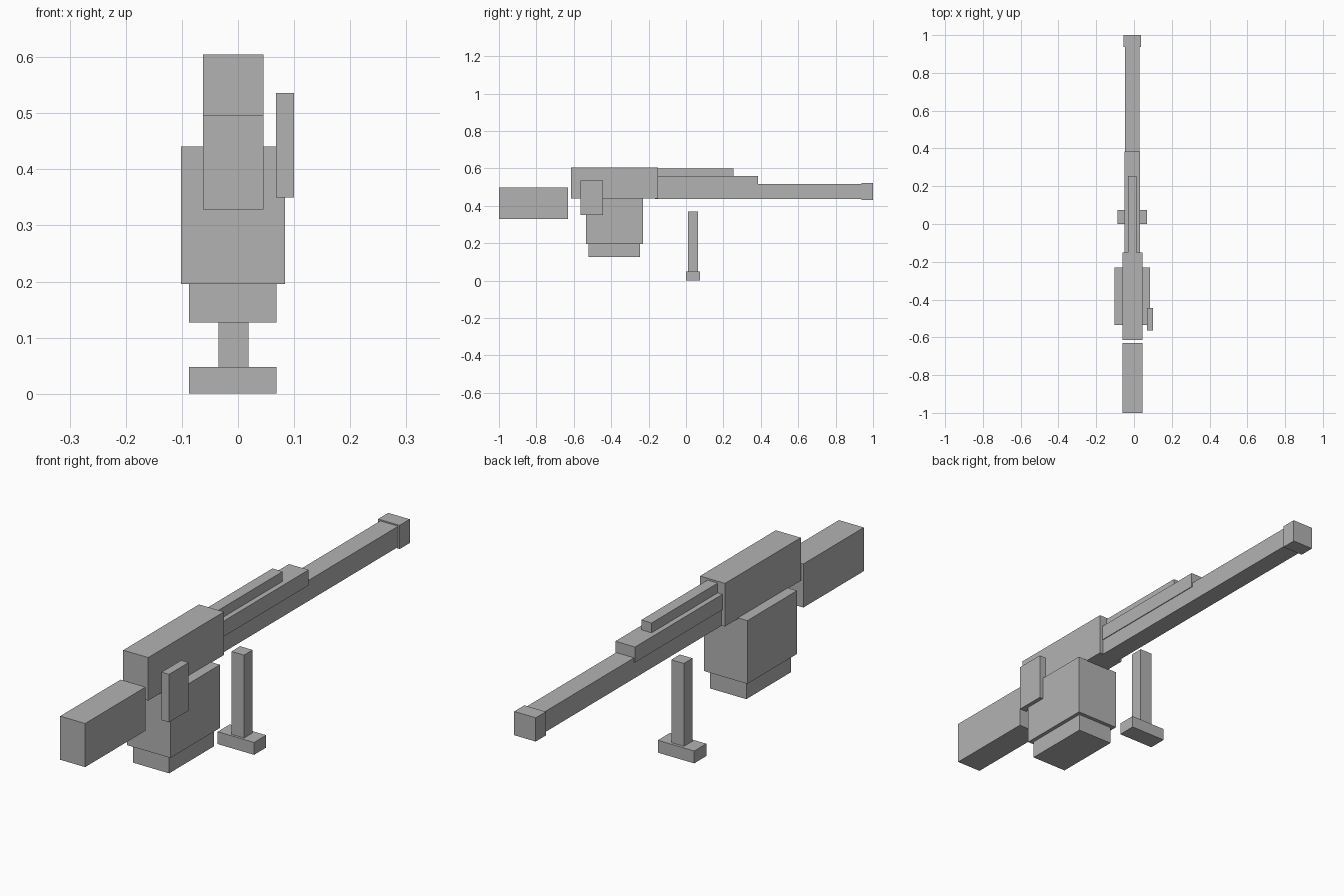
import bpy
import bmesh
from mathutils import Vector

if "Cube" in bpy.data.objects:
    bpy.data.objects.remove(bpy.data.objects["Cube"])

# Single flat colour
grey = bpy.data.materials.new("plain_grey")
grey.diffuse_color = (0.45, 0.45, 0.45, 1)
grey.use_nodes = True
grey.node_tree.nodes["Principled BSDF"].inputs["Base Color"].default_value = grey.diffuse_color


def box(name, x, y, z):
    """Box spanning the given (min, max) ranges."""
    lo, hi = Vector((x[0], y[0], z[0])), Vector((x[1], y[1], z[1]))
    bm = bmesh.new()
    bmesh.ops.create_cube(bm, size=1)
    bmesh.ops.scale(bm, vec=hi - lo, verts=bm.verts)
    bmesh.ops.translate(bm, vec=(lo + hi) / 2, verts=bm.verts)
    mesh = bpy.data.meshes.new(name)
    bm.to_mesh(mesh)
    bm.free()
    mesh.materials.append(grey)
    obj = bpy.data.objects.new(name, mesh)
    bpy.context.collection.objects.link(obj)


BODY = (-0.062, 0.045)
WIDE = (-0.087, 0.069)

# Stock and body
box("stock", BODY, (-1.0, -0.63), (0.328, 0.497))
box("receiver", BODY, (-0.614, -0.15), (0.438, 0.605))

# Ammunition box with its base and side plate
box("ammo_box", (-0.102, 0.084), (-0.534, -0.23), (0.196, 0.441))
box("ammo_box_base", WIDE, (-0.52, -0.245), (0.127, 0.196))
box("side_plate", (0.068, 0.1), (-0.565, -0.445), (0.35, 0.536))

# Barrel assembly
box("barrel", (-0.047, 0.03), (-0.165, 0.945), (0.437, 0.517))
box("muzzle", (-0.056, 0.036), (0.938, 1.0), (0.43, 0.522))
box("barrel_cover", (-0.051, 0.033), (-0.15, 0.385), (0.5, 0.56))
box("top_rail", (-0.031, 0.013), (-0.15, 0.255), (0.56, 0.598))

# Support leg
box("support_leg", (-0.035, 0.019), (0.01, 0.063), (0.048, 0.369))
box("support_foot", WIDE, (0.0, 0.074), (0.0, 0.048))
